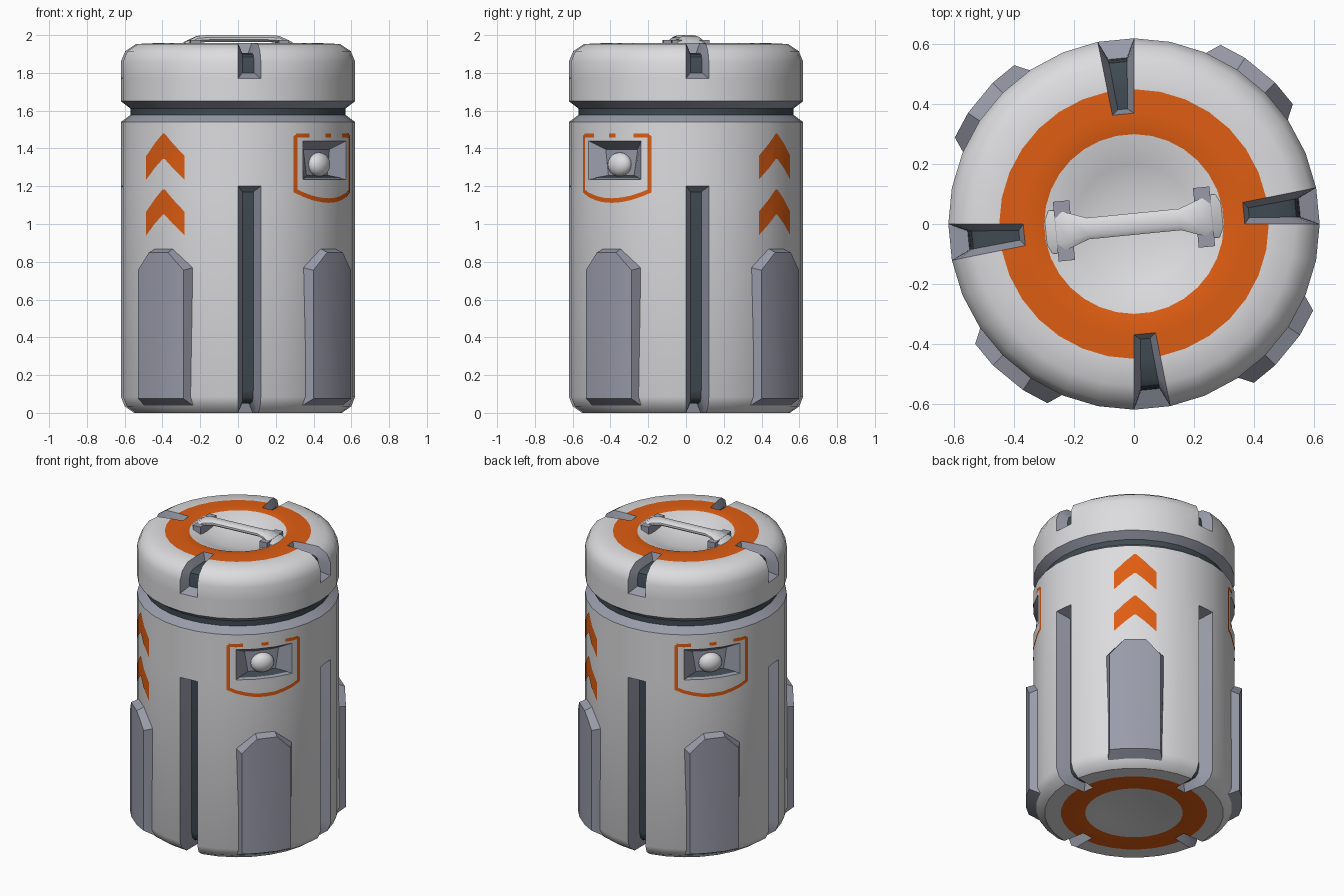
import bpy, bmesh, math
from mathutils import Vector, Matrix

if "Cube" in bpy.data.objects:
    bpy.data.objects.remove(bpy.data.objects["Cube"])

N, STEP = 32, 360 / 32
MATS = []
for name, c in (("white_shell", (0.72, 0.72, 0.74)), ("grey_trim", (0.32, 0.33, 0.40)),
                ("dark_recess", (0.05, 0.07, 0.085)), ("orange_marking", (0.74, 0.11, 0.006))):
    m = bpy.data.materials.new(name)
    m.diffuse_color = (*c, 1)
    m.use_nodes = True
    m.node_tree.nodes["Principled BSDF"].inputs["Base Color"].default_value = m.diffuse_color
    MATS.append(m)
WHITE, GREY, DARK, ORANGE = range(4)


def pt(deg, r, z):
    """Point on the 32-sided drum; r is the corner radius."""
    off = (deg + 90) % STEP - STEP / 2
    r *= math.cos(math.radians(STEP / 2)) / math.cos(math.radians(off))
    a = math.radians(deg)
    return Vector((r * math.cos(a), r * math.sin(a), z))


def mid(k):
    return -90 + (k + 0.5) * STEP


class Part:
    def __init__(self):
        self.bm = bmesh.new()

    def face(self, pts, mat):
        f = self.bm.faces.new([self.bm.verts.new(p) for p in pts])
        f.material_index = mat

    def bridge(self, a, b, mat):
        n = len(a)
        for i in range(n):
            self.face((a[i], a[(i + 1) % n], b[(i + 1) % n], b[i]), mat)

    def strip(self, a, b, mat):
        for i in range(len(a) - 1):
            self.face((a[i], a[i + 1], b[i + 1], b[i]), mat)

    def finish(self, name, recalc=True, angle=35):
        bm = self.bm
        bmesh.ops.remove_doubles(bm, verts=bm.verts, dist=1e-4)
        bmesh.ops.dissolve_degenerate(bm, dist=1e-5, edges=bm.edges)
        if recalc:
            bmesh.ops.recalc_face_normals(bm, faces=bm.faces)
        me = bpy.data.meshes.new(name)
        bm.to_mesh(me)
        bm.free()
        for m in MATS:
            me.materials.append(m)
        ob = bpy.data.objects.new(name, me)
        bpy.context.collection.objects.link(ob)
        bpy.ops.object.select_all(action='DESELECT')
        ob.select_set(True)
        bpy.context.view_layer.objects.active = ob
        bpy.ops.object.shade_smooth_by_angle(angle=math.radians(angle))


def revolve(part, prof, mats, skip):
    for k in range(N):
        a, b = -90 + k * STEP, -90 + (k + 1) * STEP
        for i in range(len(prof) - 1):
            if skip(k, i):
                continue
            p, q = prof[i], prof[i + 1]
            pts = [pt(a, *p), pt(b, *p)] + ([pt(b, *q)] if q[0] else []) + [pt(a, *q)]
            if not p[0]:
                pts = pts[1:]
            part.face(pts, mats[i])


def slot(part, k, outer, inner):
    """Groove one facet wide: sloping grey walls and a narrow dark floor."""
    a, c = -90 + k * STEP, math.radians(mid(k))
    radial, side = Vector((math.cos(c), math.sin(c), 0)), Vector((-math.sin(c), math.cos(c), 0))
    lo = [pt(a, *p) for p in outer]
    ro = [pt(a + STEP, *p) for p in outer]
    li, ri = ([radial * r + side * s * 0.03 * (r - 0.2) / 0.34 + Vector((0, 0, z))
               for r, z in inner] for s in (-1, 1))
    part.bridge(lo + ro[::-1], li + ri[::-1], GREY)
    part.strip(li, ri, DARK)


# Body drum with neck, four long grooves and two grip pockets
body = Part()
prof = [(0, 1.63), (.57, 1.63), (.57, 1.577), (.62, 1.54), (.62, 1.44), (.62, 1.235), (.62, 1.2),
        (.62, .085), (.60, .035), (.55, 0), (.45, 0), (.40, 0), (.30, 0), (.2, .02), (0, .03)]
mats = [DARK, DARK, GREY] + [WHITE] * 6 + [WHITE, ORANGE, ORANGE, WHITE, WHITE]
revolve(body, prof, mats, lambda k, i: (k % 8 == 0 and 6 <= i <= 10)
        or (k % 16 in (3, 4, 5) and i == 4))
for k in (0, 8, 16, 24):
    slot(body, k, prof[6:12], [(.53, 1.17), (.53, .12), (.52, .08), (.50, .06), (.45, .05), (.41, .05)])
for k in (4, 20):
    c = mid(k)
    cols = (-1.5 * STEP, -.5 * STEP, .5 * STEP, 1.5 * STEP)
    inn = (-11.5, -4, 4, 11.5)
    to, bo = [pt(c + t, .62, 1.44) for t in cols], [pt(c + t, .62, 1.235) for t in cols]
    ti, bi = [pt(c + t, .55, 1.395) for t in inn], [pt(c + t * .8, .55, 1.255) for t in inn]
    body.bridge(to + bo[::-1], ti + bi[::-1], GREY)
    body.strip(ti, bi, GREY)
    # dark lower lip of the pocket
    up = Vector((0, 0, .003))
    body.strip([p + up for p in bi], [p.lerp(q, .75) + up for p, q in zip(bi, bo)], DARK)
body.finish("body_drum")

# Lid with dished top and four short grooves
lid = Part()
prof = [(0, 1.612), (.57, 1.612), (.62, 1.65), (.62, 1.77), (.62, 1.86), (.597, 1.915), (.54, 1.953),
        (.45, 1.957), (.37, 1.957), (.30, 1.957), (.2, 1.912), (.1, 1.89), (0, 1.885)]
mats = [DARK, GREY] + [WHITE] * 5 + [ORANGE] * 2 + [WHITE] * 3
revolve(lid, prof, mats, lambda k, i: k % 8 == 0 and 3 <= i <= 7)
for k in (0, 8, 16, 24):
    slot(lid, k, prof[3:9], [(.555, 1.80), (.55, 1.86), (.542, 1.885), (.52, 1.9), (.45, 1.905), (.385, 1.905)])
lid.finish("lid")

# Four protective side pads
pads = Part()
for k in (4, 12, 20, 28):
    c = mid(k)
    bc, oc = (-16.87, -5.62, 5.62, 16.87), (-13.6, -5.6, 5.6, 13.6)
    bt = [pt(c + t, .615, z) for t, z in zip(bc, (.77, .87, .87, .77))]
    ot = [pt(c + t, .667, z) for t, z in zip(oc, (.755, .85, .85, .755))]
    bb = [pt(c + t, .585, .03) for t in bc]
    ob = [pt(c + t, .667, .075) for t in oc]
    pads.bridge(bt + bb[::-1], ot + ob[::-1], GREY)
    pads.strip(ot, ob, GREY)
pads.finish("side_pads", angle=30)

# Orange markings that follow the facets: chevrons and pocket outlines
marks = Part()


def ribbon(c, ts, lo, hi):
    marks.strip([pt(c + t, .623, lo(t)) for t in ts], [pt(c + t, .623, hi(t)) for t in ts], ORANGE)


for k in (12, 28):
    for top in (1.485, 1.19):
        ribbon(mid(k), (-12.2, -5.625, -.6, .6, 5.625, 12.2),
               lambda t: top - .135 - abs(t) / 12.2 * .115,
               lambda t: top - abs(t) / 12.2 * .125)
for k in (4, 20):
    c, w = mid(k), 22.2
    sag = lambda t: 1.112 + .055 * (abs(t) / w) ** 2
    ts = (-w, -16.875, -11.25, -5.625, 0, 5.625, 11.25, 16.875, w)
    ribbon(c, (-w, -w + 1.3, -16.875, 0, 16.875, w - 1.3, w)[1:-1], lambda t: 1.458, lambda t: 1.48)
    ribbon(c, ts, sag, lambda t: sag(t) + .024)
    for s in (-1, 1):
        e = sorted((s * w, s * (w - 2.1)))
        ribbon(c, e, sag, lambda t: 1.466 if abs(t) > w - 1 else 1.478)
marks.finish("orange_markings", recalc=False)

# Rounded grips inside the pockets
grips = Part()
for k in (4, 20):
    a = math.radians(mid(k))
    mat = (Matrix.Translation((.553 * math.cos(a), .553 * math.sin(a), 1.315))
           @ Matrix.Rotation(a, 4, 'Z') @ Matrix.Diagonal((.05, .074, .064, 1)))
    bmesh.ops.create_uvsphere(grips.bm, u_segments=16, v_segments=10, radius=1, matrix=mat)
grips.finish("pocket_grips")

# Carry handle lofted through eight-sided sections
spin = Matrix.Rotation(math.radians(STEP / 2), 4, 'Z')
handle = Part()
half = [(.30, .072, 1.935), (.265, .072, 1.955), (.215, .058, 1.978), (.155, .036, 1.982)]
path = [(-x, w, z) for x, w, z in half] + half[::-1]
rings = []
for x, w, z in path:
    sec = [(1, .35), (.6, 1), (-.6, 1), (-1, .35), (-1, -.35), (-.6, -1), (.6, -1), (1, -.35)]
    rings.append([spin @ Vector((x, w * u, z + .018 * v)) for u, v in sec])
for a, b in zip(rings, rings[1:]):
    handle.bridge(a, b, WHITE)
handle.face(rings[0], WHITE)
handle.face(rings[-1], WHITE)
handle.finish("lid_handle", angle=40)

# Grey brackets under the handle ends
brackets = Part()
for s in (-1, 1):
    mat = spin @ Matrix.Translation((s * .235, 0, 1.935)) @ Matrix.Diagonal((.055, .2, .08, 1))
    bmesh.ops.create_cube(brackets.bm, size=1, matrix=mat)
for f in brackets.bm.faces:
    f.material_index = GREY
brackets.finish("handle_brackets")
